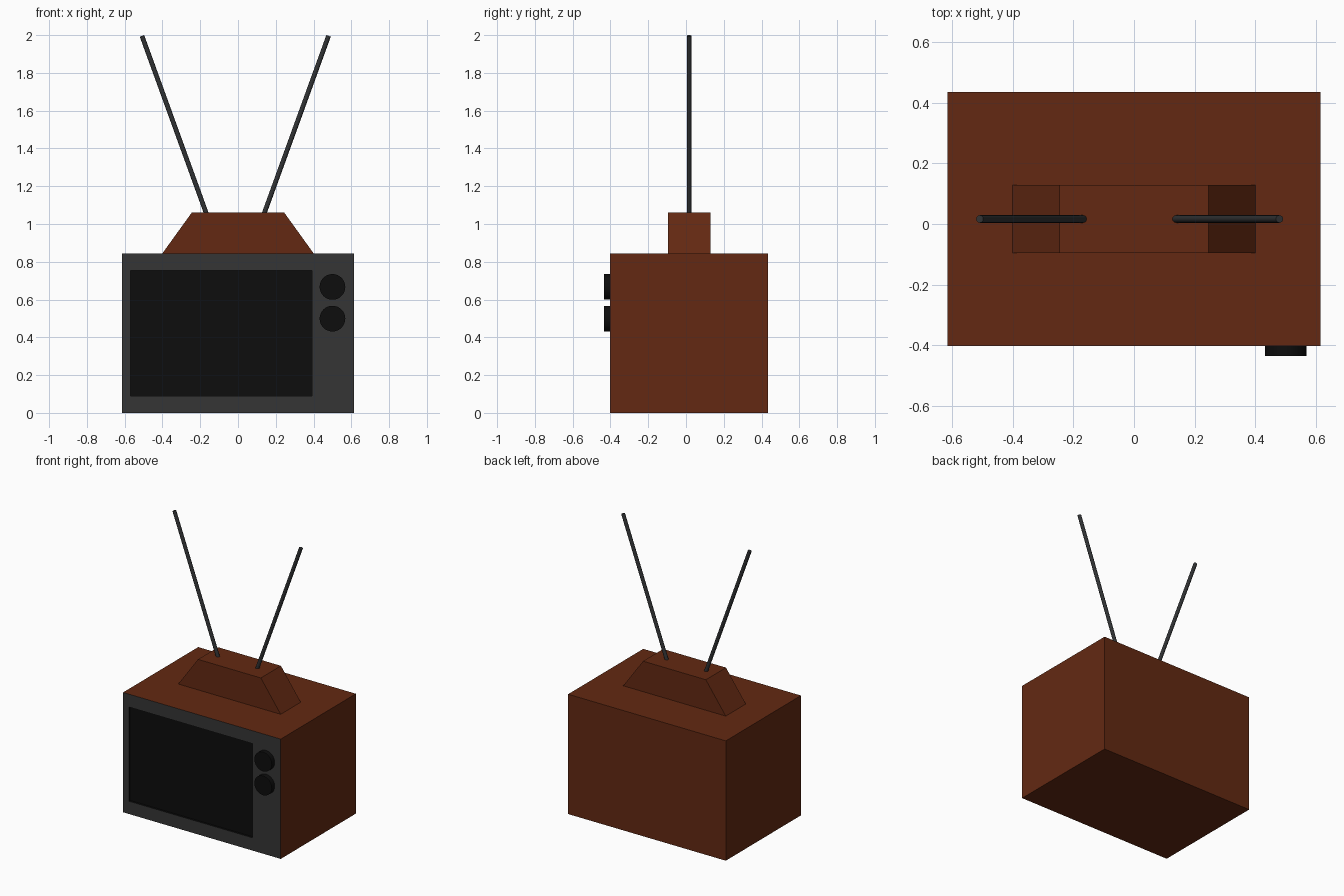
import bpy, bmesh
from math import radians
from mathutils import Vector, Matrix

if "Cube" in bpy.data.objects:
    bpy.data.objects.remove(bpy.data.objects["Cube"])


def material(name, rgb):
    m = bpy.data.materials.new(name)
    m.diffuse_color = (*rgb, 1)
    m.use_nodes = True
    m.node_tree.nodes["Principled BSDF"].inputs["Base Color"].default_value = m.diffuse_color
    return m


WOOD = material("brown_wood", (0.125, 0.022, 0.006))
PANEL = material("dark_panel", (0.035, 0.035, 0.035))
BLACK = material("black", (0.004, 0.004, 0.004))
ROD = material("dark_metal", (0.03, 0.032, 0.034))
MID_Y = 0.0165


def finish(name, bm, *mats):
    mesh = bpy.data.meshes.new(name)
    bmesh.ops.recalc_face_normals(bm, faces=bm.faces)
    bm.to_mesh(mesh)
    bm.free()
    for m in mats:
        mesh.materials.append(m)
    ob = bpy.data.objects.new(name, mesh)
    bpy.context.collection.objects.link(ob)
    return ob


def box(size, centre):
    bm = bmesh.new()
    bmesh.ops.create_cube(bm, size=1, matrix=Matrix.Translation(centre) @ Matrix.Diagonal((*size, 1)))
    return bm


def rod(name, start, end, radius, sides, mat):
    start, end = Vector(start), Vector(end)
    axis = end - start
    bpy.ops.mesh.primitive_cylinder_add(vertices=sides, radius=radius, depth=axis.length,
                                        location=(start + end) / 2,
                                        rotation=axis.to_track_quat('Z', 'Y').to_euler())
    ob = bpy.context.object
    ob.name = name
    ob.data.materials.append(mat)
    bpy.ops.object.shade_smooth_by_angle(angle=radians(40))


# Cabinet with a grey front panel and a recessed screen
bm = box((1.23, 0.837, 0.845), (0, MID_Y, 0.4225))
front = min(bm.faces, key=lambda f: f.calc_center_median().y)
front.material_index = 1
bmesh.ops.inset_individual(bm, faces=[front], thickness=0.1)
for v in front.verts:
    v.co.x = -0.57 if v.co.x < 0 else 0.393
    v.co.z = 0.09 if v.co.z < 0.42 else 0.754
bmesh.ops.inset_individual(bm, faces=[front], thickness=0, depth=0)
for v in front.verts:
    v.co.y += 0.015
for f in bm.faces:
    if f is front or any(v in front.verts[:] for v in f.verts):
        f.material_index = 2
finish("cabinet", bm, WOOD, PANEL, BLACK)

# Tapered antenna base
bm = box((0.80, 0.224, 0.215), (0, MID_Y, 0.9525))
for v in bm.verts:
    if v.co.z > 1:
        v.co.x *= 0.245 / 0.40
finish("antenna_base", bm, WOOD)

# Tuning knobs
for i, z in enumerate((0.667, 0.499)):
    rod(f"knob_{i + 1}", (0.50, -0.39, z), (0.50, -0.435, z), 0.068, 32, BLACK)

# Pair of splayed antenna rods
for name, s in (("left_antenna", -1), ("right_antenna", 1)):
    rod(name, (s * 0.151 - 0.0145, MID_Y, 1.05), (s * 0.494 - 0.0145, MID_Y, 1.996), 0.0125, 16, ROD)
